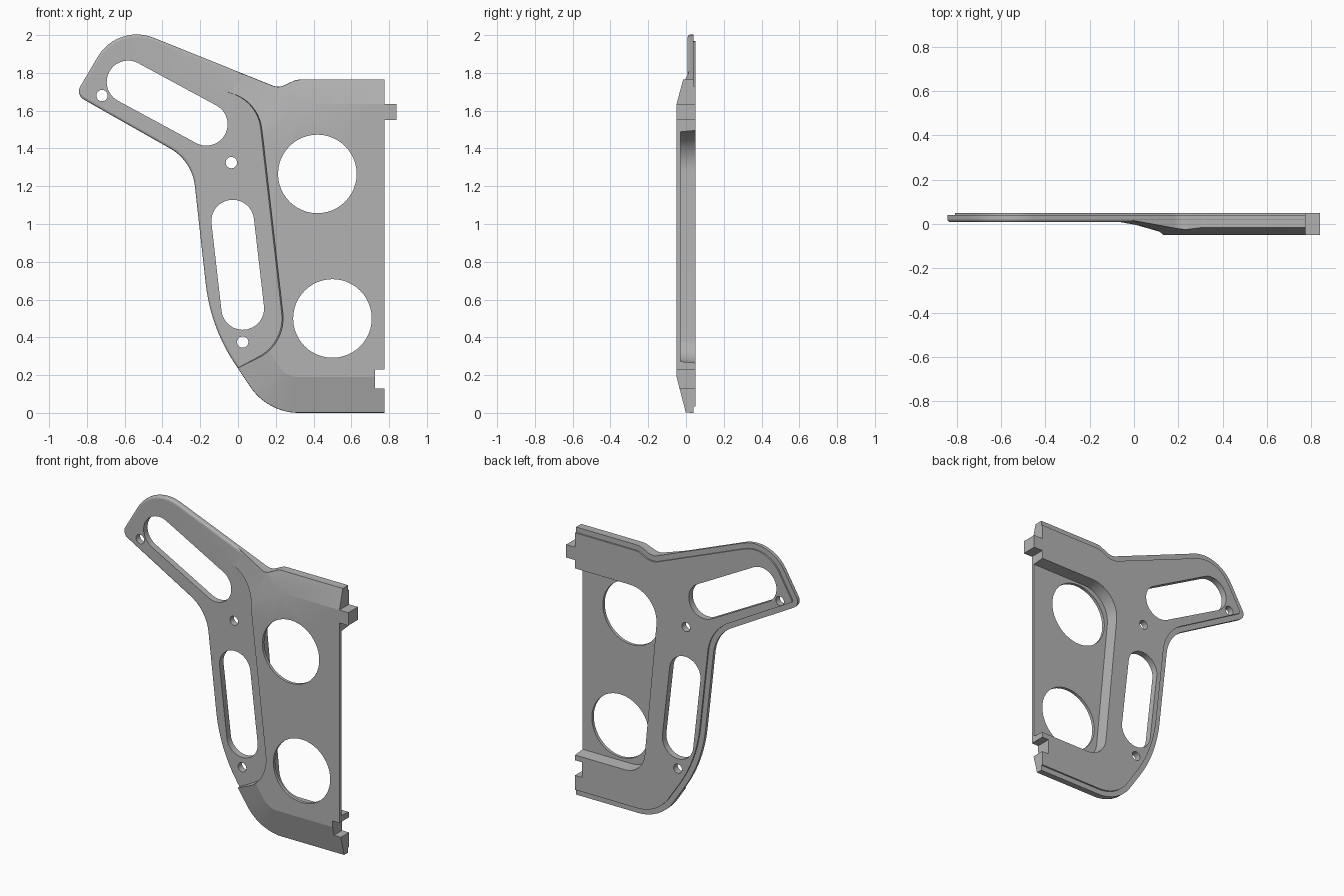
import bpy, bmesh, math
from mathutils import Vector

if "Cube" in bpy.data.objects:
    bpy.data.objects.remove(bpy.data.objects["Cube"])

RIGHT = 0.775                    # straight mounting edge
FRONT, ARM, BACK = -0.05, 0.008, 0.05

grey = bpy.data.materials.new("satin grey")
grey.use_nodes = True
grey.diffuse_color = (0.45, 0.45, 0.45, 1)
grey.node_tree.nodes["Principled BSDF"].inputs["Base Color"].default_value = grey.diffuse_color


def rounded(corners, steps=12):
    """Polygon (x, z) whose corners (x, z, radius) are filleted."""
    points = []
    for i, (x, z, r) in enumerate(corners):
        p = Vector((x, z))
        if r == 0:
            points.append(p)
            continue
        a = (Vector(corners[i - 1][:2]) - p).normalized()
        b = (Vector(corners[(i + 1) % len(corners)][:2]) - p).normalized()
        half = a.angle(b) / 2
        centre = p + (a + b).normalized() * r / math.sin(half)
        reach = r / math.tan(half)
        start, end = p + a * reach - centre, p + b * reach - centre
        sweep = start.angle(end)
        for k in range(steps + 1):
            t = k / steps
            v = (start * math.sin((1 - t) * sweep) + end * math.sin(t * sweep)) / math.sin(sweep)
            points.append(centre + v)
    return points


def inset(points, d):
    """Move the polygon inward by d, keeping the mounting edge in place."""
    n = len(points)
    area = sum(points[i - 1].cross(points[i]) for i in range(n))
    side = 1 if area > 0 else -1
    out = []
    for i, p in enumerate(points):
        a = (p - points[i - 1]).normalized()
        b = (points[(i + 1) % n] - p).normalized()
        na, nb = Vector((-a.y, a.x)) * side, Vector((-b.y, b.x)) * side
        q = p + (na + nb) * d / (1 + na.dot(nb))
        if abs(p.x - RIGHT) < 1e-4:
            q.x = p.x
        out.append(q)
    return out


def loft(name, points, levels):
    """Solid through copies of a polygon, one per (inset, y) level."""
    bm = bmesh.new()
    rings = [[bm.verts.new((p.x, y, p.y)) for p in inset(points, d)] for d, y in levels]
    n = len(points)
    for low, high in zip(rings, rings[1:]):
        for i in range(n):
            j = (i + 1) % n
            bm.faces.new((low[i], low[j], high[j], high[i]))
    bm.faces.new(rings[0])
    bm.faces.new(rings[-1])
    bmesh.ops.recalc_face_normals(bm, faces=bm.faces)
    mesh = bpy.data.meshes.new(name)
    bm.to_mesh(mesh)
    bm.free()
    mesh.materials.append(grey)
    obj = bpy.data.objects.new(name, mesh)
    bpy.context.collection.objects.link(obj)
    return obj


def combine(target, tool, operation):
    tool.hide_render = True
    mod = target.modifiers.new(operation.lower(), 'BOOLEAN')
    mod.operation, mod.solver, mod.object = operation, 'EXACT', tool
    bpy.context.view_layer.objects.active = target
    bpy.ops.object.modifier_apply(modifier=mod.name)
    bpy.data.objects.remove(tool)


def slot(a, b, r, steps=24):
    """Outline around two end centres; a circle when they coincide."""
    a, b = Vector(a), Vector(b)
    axis = b - a
    turn = math.atan2(axis.y, axis.x)
    points = []
    for centre, base in ((b, turn - math.pi / 2), (a, turn + math.pi / 2)):
        for k in range(steps + (a != b)):
            t = base + math.pi * k / steps
            points.append(centre + Vector((math.cos(t), math.sin(t))) * r)
    return points


def box(x0, x1, z0, z1):
    return [Vector(c) for c in ((x0, z0), (x1, z0), (x1, z1), (x0, z1))]


# Flat plate with rounded front rim and stepped back rim
outline = rounded([
    (RIGHT, 1.765, 0), (0.31, 1.765, 0.1), (0.215, 1.72, 0.08),
    (-0.638, 2.063, 0.24), (-0.861, 1.684, 0.05), (-0.243, 1.334, 0.26),
    (-0.145, 0.452, 0.95), (0.157, 0, 0.31), (RIGHT, 0, 0)])
bracket = loft("bracket_plate", outline, [
    (0.014, ARM), (0.007, 0.01), (0.002, 0.015), (0, 0.022),
    (0, 0.04), (0.035, 0.04), (0.035, BACK)])

# Raised panel, trimmed by sloping planes at its top and bottom
panel = loft("raised_panel", outline, [(0.001, FRONT), (0.001, 0.03)])
ramps = [((0.5, 1.635), 90, 0.27), ((0.13, 1.46), 132, 0.19)]
for angle in (270, 259, 248, 237, 226, 214):
    t = math.radians(angle)
    ramps.append(((0.32 + 0.12 * math.cos(t), 0.31 + 0.12 * math.sin(t)), angle, 0.26))
bm = bmesh.new()
bm.from_mesh(panel.data)
for (x, z), angle, slope in ramps:
    t = math.radians(angle)
    bmesh.ops.bisect_plane(
        bm, geom=bm.verts[:] + bm.edges[:] + bm.faces[:], dist=1e-6, clear_outer=True,
        plane_co=(x, FRONT, z), plane_no=(slope * math.cos(t), -1, slope * math.sin(t)))
    bmesh.ops.edgeloop_fill(bm, edges=[e for e in bm.edges if e.is_boundary])
bmesh.ops.recalc_face_normals(bm, faces=bm.faces)
bm.to_mesh(panel.data)
bm.free()

# Step between the arm and the raised panel
arm_area = rounded([
    (-0.3, 1.79, 0), (0.108, 1.645, 0.22), (0.253, 0.37, 0.235),
    (-0.2, 0.127, 0), (-1, 0.127, 0), (-1, 1.79, 0)])
combine(panel, loft("arm_cutter", arm_area, [(-0.008, -0.1), (0.004, ARM), (0.004, 0.1)]), 'DIFFERENCE')
combine(bracket, panel, 'UNION')

# Open pocket in the back
pocket = rounded([(1, 1.5, 0), (0.155, 1.5, 0.2), (0.275, 0.26, 0.15), (1, 0.26, 0)])
combine(bracket, loft("pocket_cutter", pocket, [(0.012, -0.03), (0, 0.1)]), 'DIFFERENCE')

# Mounting tab and notch
combine(bracket, loft("mounting_tab", box(0.74, 0.84, 1.55, 1.635),
                      [(0, FRONT), (0, BACK)]), 'UNION')

# Notch, round openings, screw holes and slots
openings = [box(0.725, 0.9, 0.13, 0.23)]
for centre, r in (((0.42, 1.265), 0.208), ((0.5, 0.5), 0.208), ((-0.72, 1.68), 0.03),
                  ((-0.035, 1.325), 0.03), ((0.025, 0.375), 0.03)):
    openings.append(slot(centre, centre, r))
openings.append(slot((-0.582, 1.752), (-0.168, 1.528), 0.113))
openings.append(slot((-0.028, 1.015), (0.025, 0.553), 0.113))
for shape in openings:
    combine(bracket, loft("opening_cutter", shape, [(0, -0.2), (0, 0.2)]), 'DIFFERENCE')

bpy.ops.object.select_all(action='DESELECT')
bracket.select_set(True)
bpy.context.view_layer.objects.active = bracket
bpy.ops.object.shade_smooth_by_angle(angle=math.radians(12))
